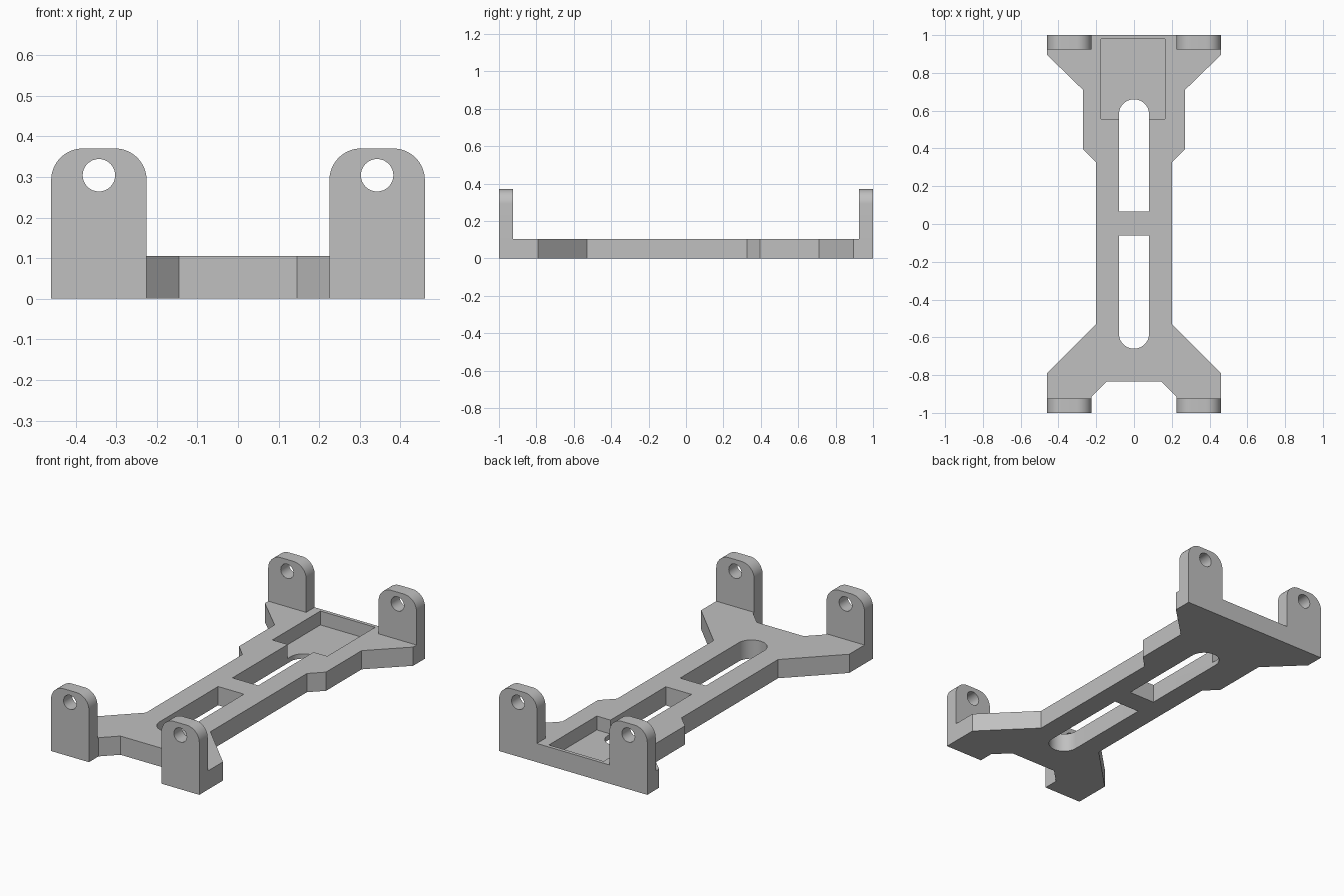
import bpy
import bmesh
from math import sin, cos, pi, radians
from mathutils import Vector

cube = bpy.data.objects.get("Cube")
if cube:
    bpy.data.objects.remove(cube, do_unlink=True)

grey = bpy.data.materials.new("mid_grey")
grey.use_nodes = True
COLOUR = (0.53, 0.53, 0.53, 1)
grey.diffuse_color = COLOUR
grey.node_tree.nodes["Principled BSDF"].inputs["Base Color"].default_value = COLOUR

THICK = 0.105      # plate thickness
TOP = 0.37         # top of the ears
INNER, OUTER = 0.225, 0.46
CORNER = 0.078     # ear corner radius
EAR_DEPTH = 0.075


def arc(cx, cy, r, start, end, n=16):
    """Points along a circular arc, angles in degrees."""
    angles = [radians(start + (end - start) * i / n) for i in range(n + 1)]
    return [(cx + r * cos(a), cy + r * sin(a)) for a in angles]


def prism(name, profile, low, high, upright=False):
    """Extrude a 2D profile along z, or along y when upright."""
    def place(p, d):
        return Vector((p[0], d, p[1])) if upright else Vector((p[0], p[1], d))
    bm = bmesh.new()
    face = bm.faces.new([bm.verts.new(place(p, low)) for p in profile])
    grown = bmesh.ops.extrude_face_region(bm, geom=[face])["geom"]
    shift = place((0, 0), high - low)
    bmesh.ops.translate(bm, vec=shift,
                        verts=[v for v in grown if isinstance(v, bmesh.types.BMVert)])
    bmesh.ops.recalc_face_normals(bm, faces=bm.faces)
    mesh = bpy.data.meshes.new(name)
    bm.to_mesh(mesh)
    bm.free()
    mesh.materials.append(grey)
    obj = bpy.data.objects.new(name, mesh)
    bpy.context.collection.objects.link(obj)
    return obj


def combine(target, tool, operation):
    """Apply a boolean and discard the tool."""
    tool.hide_render = True
    mod = target.modifiers.new(operation.lower(), "BOOLEAN")
    mod.operation, mod.solver, mod.object = operation, "EXACT", tool
    bpy.ops.object.select_all(action="DESELECT")
    bpy.context.view_layer.objects.active = target
    target.select_set(True)
    bpy.ops.object.modifier_apply(modifier=mod.name)
    bpy.data.objects.remove(tool, do_unlink=True)


# Base plate outline, mirrored across x
half = [(0.145, -0.835), (INNER, -0.915), (INNER, -1), (OUTER, -1), (OUTER, -0.79),
        (0.2, -0.53), (0.2, 0.325), (0.27, 0.395), (0.27, 0.71), (OUTER, 0.895),
        (OUTER, 1)]
frame = prism("mounting_frame", half + [(-x, y) for x, y in reversed(half)], 0, THICK)

# Four upright ears with rounded tops and bolt holes
middle = (INNER + OUTER) / 2
shoulder = TOP - CORNER
ear = ([(INNER, THICK), (OUTER, THICK)]
       + arc(OUTER - CORNER, shoulder, CORNER, 0, 90)
       + arc(INNER + CORNER, shoulder, CORNER, 90, 180))
hole = arc(middle, 0.304, 0.04, 0, 360, 32)[:-1]
for side in (-1, 1):
    for low in (-1, 1 - EAR_DEPTH):
        tab = prism("ear", [(side * x, z) for x, z in ear], low, low + EAR_DEPTH, True)
        drill = prism("drill", [(side * x, z) for x, z in hole],
                      low - 0.1, low + EAR_DEPTH + 0.1, True)
        combine(tab, drill, "DIFFERENCE")
        combine(frame, tab, "UNION")

# Shallow-floored pocket at the back
pocket = [(-0.175, 0.555), (0.165, 0.555), (0.165, 0.98), (-0.175, 0.98)]
combine(frame, prism("pocket_cutter", pocket, 0.027, 0.2), "DIFFERENCE")

# Two long slots, each rounded at its outer end
slot_r = 0.08
for end, start in ((1, 0.065), (-1, 0.062)):
    slot = [(-slot_r, start), (slot_r, start)] + arc(0, 0.66 - slot_r, slot_r, 0, 180, 24)
    cutter = prism("slot_cutter", [(x, end * y) for x, y in slot], -0.1, 0.2)
    combine(frame, cutter, "DIFFERENCE")

bpy.ops.object.select_all(action="DESELECT")
frame.select_set(True)
bpy.context.view_layer.objects.active = frame
bpy.ops.object.shade_smooth_by_angle(angle=radians(30))
